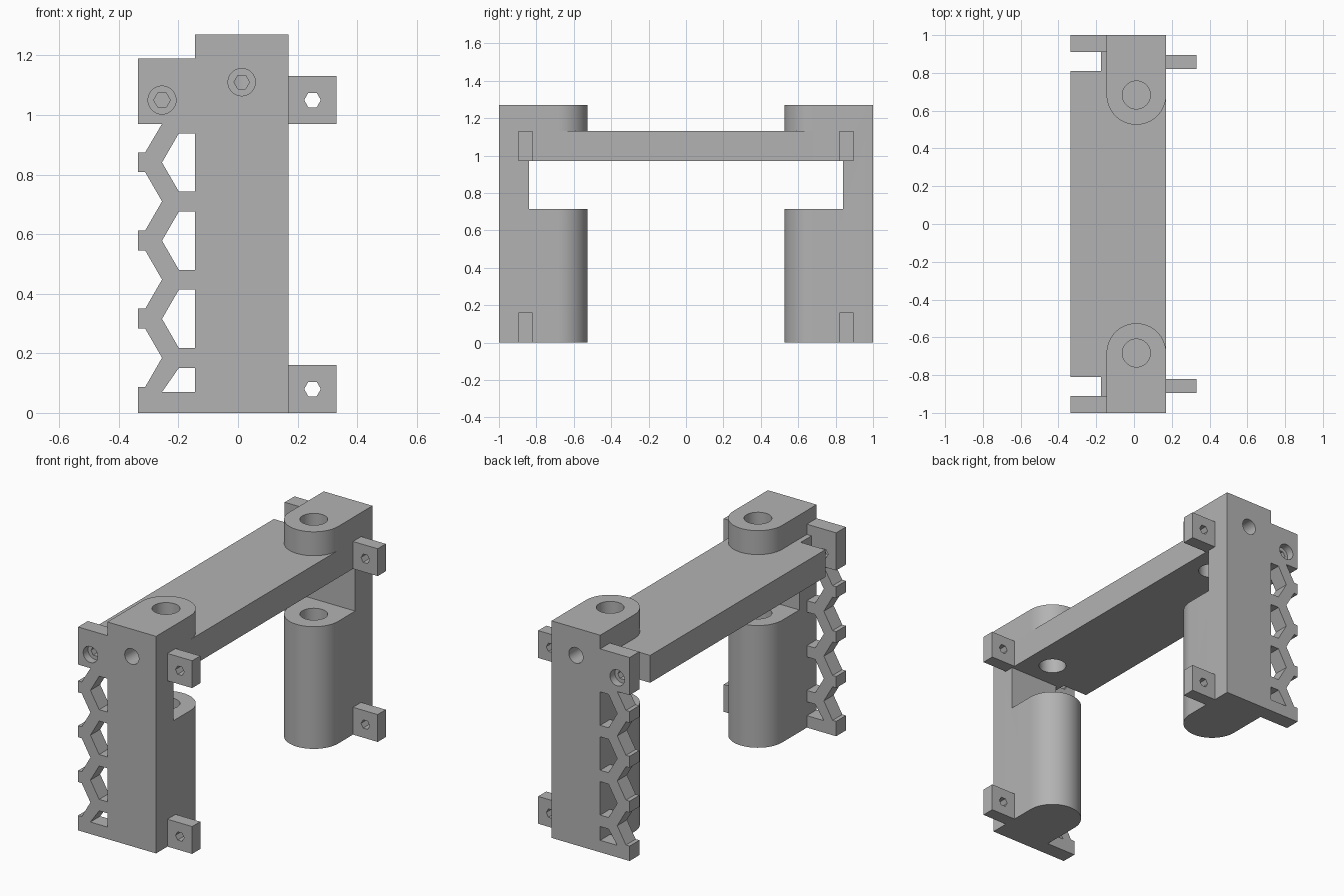
import bpy, bmesh, math

cube = bpy.data.objects.get("Cube")
if cube:
    bpy.data.objects.remove(cube, do_unlink=True)

grey = bpy.data.materials.new("plain grey")
grey.use_nodes = True
grey.diffuse_color = (0.45, 0.45, 0.45, 1)
grey.node_tree.nodes["Principled BSDF"].inputs["Base Color"].default_value = grey.diffuse_color


def prism(name, points, axis, a, b):
    """Extrude a 2D outline along z (points are x, y) or y (points are x, z)."""
    bm = bmesh.new()
    place = (lambda u, v, w: (u, v, w)) if axis == "z" else (lambda u, v, w: (u, w, v))
    low = [bm.verts.new(place(u, v, a)) for u, v in points]
    high = [bm.verts.new(place(u, v, b)) for u, v in points]
    bm.faces.new(low)
    bm.faces.new(high)
    for i in range(len(points)):
        j = (i + 1) % len(points)
        bm.faces.new((low[i], low[j], high[j], high[i]))
    bmesh.ops.recalc_face_normals(bm, faces=bm.faces)
    mesh = bpy.data.meshes.new(name)
    bm.to_mesh(mesh)
    bm.free()
    mesh.materials.append(grey)
    obj = bpy.data.objects.new(name, mesh)
    bpy.context.scene.collection.objects.link(obj)
    return obj


def rect(u0, u1, v0, v1):
    return [(u0, v0), (u1, v0), (u1, v1), (u0, v1)]


def ring(u, v, r, n, start=0.0, sweep=math.tau):
    steps = n if sweep == math.tau else n - 1
    return [(u + r * math.cos(start + sweep * i / steps),
             v + r * math.sin(start + sweep * i / steps)) for i in range(n)]


def cut(obj, shapes):
    """Subtract prisms, each given as (points, axis, a, b), and bake the result."""
    for shape in shapes:
        cutter = prism("cutter", *shape)
        cutter.hide_render = True
        mod = obj.modifiers.new("cut", "BOOLEAN")
        mod.operation, mod.solver, mod.object = "DIFFERENCE", "EXACT", cutter
        bpy.context.view_layer.update()
        baked = bpy.data.meshes.new_from_object(
            obj.evaluated_get(bpy.context.evaluated_depsgraph_get()))
        obj.modifiers.clear()
        obj.data = baked
        bpy.data.objects.remove(cutter, do_unlink=True)


LEFT, INNER, RIGHT = -0.335, -0.145, 0.17
MID, ROUND_Y, RADIUS = 0.0125, 0.683, 0.1575
ARM_LOW, ARM_HIGH = 0.97, 1.13
parts, arm_cuts = [], []

for side, s in (("front", -1), ("back", 1)):
    # Rod bore, and the bolt hole with its hexagonal neck
    bores = [(ring(MID, s * ROUND_Y, 0.074, 48), "z", 0.06, 1.4),
             (ring(MID, 1.11, 0.046, 32), "y", s * 1.05, s * 0.88),
             (ring(MID, 1.11, 0.026, 6), "y", s * 0.9, s * ROUND_Y)]
    arm_cuts += bores

    # Round-nosed pillar with the gap under the arm
    nose = ring(MID, s * ROUND_Y, RADIUS, 33, 0 if s > 0 else math.pi, math.pi)
    nose = [(x, s * ROUND_Y - (y - s * ROUND_Y)) for x, y in nose]
    pillar = prism(side + "_pillar", nose + [(nose[-1][0], s), (nose[0][0], s)], "z", 0, 1.27)
    cut(pillar, [(rect(-0.3, 0.3, *sorted((s * 0.84, s * 0.4))), "z", 0.715, ARM_LOW)] + bores)

    # Honeycomb side panel with a solid foot and head
    panel = prism(side + "_honeycomb_panel", rect(LEFT, INNER, 0, 1.19), "y", s * 0.91, s)
    cells = [(-0.368, 0.185 + 0.2625 * i) for i in range(4)]
    cells += [(-0.142, 0.053 + 0.2625 * i) for i in range(4)]
    holes = []
    for x, z in cells:
        outline = [(u, min(max(v, 0.07), ARM_LOW)) for u, v in ring(x, z, 0.113, 6)]
        holes.append((outline, "y", s * 0.85, s * 1.05))
    holes += [(ring(-0.255, 1.05, 0.047, 32), "y", s * 0.955, s * 1.05),
              (ring(-0.255, 1.05, 0.028, 6), "y", s * 0.85, s * 1.05)]
    cut(panel, holes)
    parts += [pillar, panel]

    # Drilled mounting tabs
    for level, z in (("lower", 0.0), ("upper", ARM_LOW)):
        tab = prism(f"{side}_{level}_tab", rect(RIGHT, 0.33, z, z + 0.16), "y", s * 0.82, s * 0.895)
        cut(tab, [(ring(0.25, z + 0.08, 0.028, 6), "y", s * 0.75, s * 0.95)])
        parts.append(tab)

# Cross arm, stepped at both ends to clear the panels
half = [(LEFT, 0.81), (-0.175, 0.81), (-0.175, 0.91), (RIGHT, 0.91)]
arm = prism("cross_arm", half + [(x, -y) for x, y in reversed(half)], "z", ARM_LOW, ARM_HIGH)
cut(arm, arm_cuts)
parts.append(arm)

# Smooth curved walls, keep corners sharp
bpy.ops.object.select_all(action="DESELECT")
for obj in parts:
    obj.select_set(True)
bpy.context.view_layer.objects.active = arm
bpy.ops.object.shade_smooth_by_angle(angle=math.radians(30))
